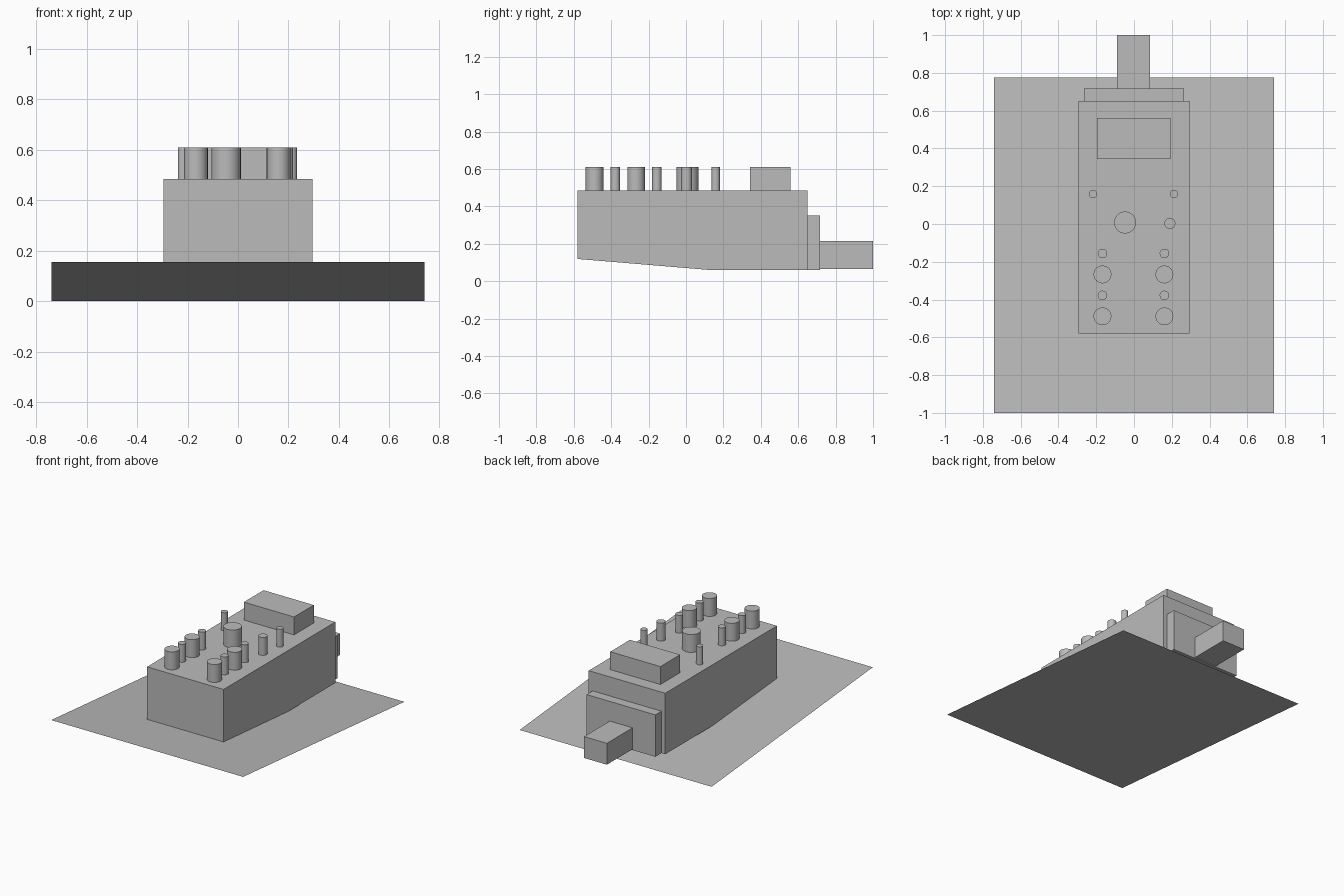
import bpy
import bmesh

if "Cube" in bpy.data.objects:
    bpy.data.objects.remove(bpy.data.objects["Cube"])

grey = bpy.data.materials.new("neutral grey")
grey.use_nodes = True
colour = (0.5, 0.5, 0.5, 1)
grey.diffuse_color = colour
grey.node_tree.nodes["Principled BSDF"].inputs["Base Color"].default_value = colour

TOP = 0.485    # top face of the case
KNOB = 0.125   # height of everything mounted on the case


def finish(name, bm):
    mesh = bpy.data.meshes.new(name)
    bm.to_mesh(mesh)
    bm.free()
    mesh.materials.append(grey)
    obj = bpy.data.objects.new(name, mesh)
    bpy.context.collection.objects.link(obj)
    return obj


def prism(name, profile, x0, x1):
    """Extrude a side profile of (y, z) points from x0 to x1."""
    bm = bmesh.new()
    face = bm.faces.new([bm.verts.new((x0, y, z)) for y, z in profile])
    out = bmesh.ops.extrude_face_region(bm, geom=[face])
    moved = [v for v in out["geom"] if isinstance(v, bmesh.types.BMVert)]
    bmesh.ops.translate(bm, verts=moved, vec=(x1 - x0, 0, 0))
    bmesh.ops.recalc_face_normals(bm, faces=bm.faces)
    return finish(name, bm)


def box(name, x0, x1, y0, y1, z0, z1):
    return prism(name, [(y0, z0), (y1, z0), (y1, z1), (y0, z1)], x0, x1)


def knob(name, x, y, radius):
    bm = bmesh.new()
    bmesh.ops.create_cone(bm, cap_ends=True, segments=48, radius1=radius,
                          radius2=radius, depth=KNOB)
    bmesh.ops.translate(bm, verts=bm.verts, vec=(x, y, TOP + KNOB / 2))
    obj = finish(name, bm)
    bpy.context.view_layer.objects.active = obj
    bpy.ops.object.select_all(action="DESELECT")
    obj.select_set(True)
    bpy.ops.object.shade_smooth_by_angle()


# Thin tilted base sheet, high at the front
bm = bmesh.new()
corners = [(-0.74, -1, 0.155), (0.74, -1, 0.155), (0.74, 0.775, 0), (-0.74, 0.775, 0)]
bm.faces.new([bm.verts.new(c) for c in corners])
finish("base_sheet", bm)

# Case with its sloped front underside
prism("case", [(-0.58, 0.119), (0.13, 0.06), (0.65, 0.06), (0.65, TOP), (-0.58, TOP)],
      -0.295, 0.295)

# Rear plate, rear connector and raised display block
box("rear_plate", -0.265, 0.265, 0.65, 0.717, 0.06, 0.352)
box("rear_connector", -0.09, 0.086, 0.717, 1.0, 0.066, 0.215)
box("display_block", -0.195, 0.192, 0.343, 0.56, TOP, TOP + KNOB)

# Two columns of alternating buttons and knobs
for side, x in (("right", -0.167), ("left", 0.161)):
    for i, y in enumerate((-0.489, -0.267)):
        knob(f"{side}_knob_{i}", x, y, 0.047)
        knob(f"{side}_button_{i}", x, y + 0.111, 0.025)

# Main dial, side button and the two pins by the display
knob("main_dial", -0.047, 0.008, 0.058)
knob("side_button", 0.19, 0.003, 0.029)
knob("right_pin", -0.217, 0.159, 0.022)
knob("left_pin", 0.212, 0.159, 0.022)
